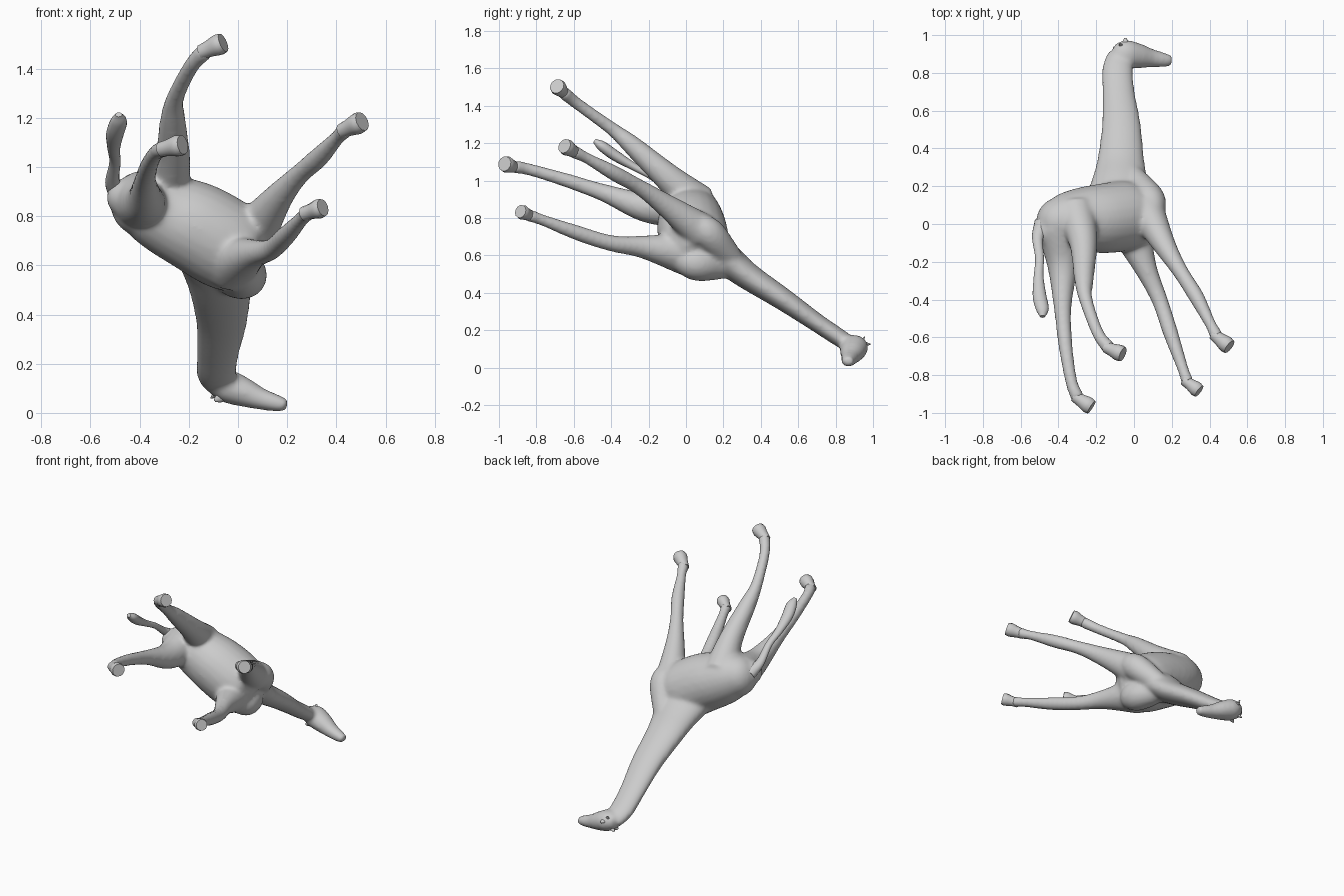
import bpy, bmesh, math
from mathutils import Vector

if "Cube" in bpy.data.objects:
    bpy.data.objects.remove(bpy.data.objects["Cube"])

mat = bpy.data.materials.new("plain_grey")
mat.diffuse_color = (0.6, 0.6, 0.6, 1)
mat.use_nodes = True
mat.node_tree.nodes["Principled BSDF"].inputs["Base Color"].default_value = mat.diffuse_color


def spline(a, b, c, d, t):
    return 0.5 * (2 * b + (c - a) * t + (2 * a - 5 * b + 4 * c - d) * t * t
                  + (3 * b - a - 3 * c + d) * t ** 3)


def add_tube(bm, pts, flat=1.0, wide=(1, 0, 0), steps=5, sides=16):
    """Capped tube through (x, y, z, radius); flat squashes it across `wide`."""
    p = [Vector(q) for q in pts]
    p = [2 * p[0] - p[1]] + p + [2 * p[-1] - p[-2]]
    path = [spline(*p[i:i + 4], s / steps)
            for i in range(len(p) - 3) for s in range(steps)] + [p[-2]]
    rings = []
    for i, q in enumerate(path):
        tan = (path[min(i + 1, len(path) - 1)].xyz - path[max(i - 1, 0)].xyz).normalized()
        u = Vector(wide)
        u = (u - tan * u.dot(tan)).normalized()
        v = tan.cross(u)
        r = max(q.w, 0.004)
        rings.append([bm.verts.new(q.xyz + u * r * math.cos(a) + v * r * flat * math.sin(a))
                      for a in (2 * math.pi * k / sides for k in range(sides))])
    for a, b in zip(rings, rings[1:]):
        for k in range(sides):
            n = (k + 1) % sides
            bm.faces.new((a[k], a[n], b[n], b[k]))
    bm.faces.new(rings[0][::-1])
    bm.faces.new(rings[-1])


def add_ball(bm, x, y, z, r):
    geo = bmesh.ops.create_uvsphere(bm, u_segments=20, v_segments=12, radius=r)
    bmesh.ops.translate(bm, verts=geo["verts"], vec=(x, y, z))


def finish(name, bm, angle=60):
    bmesh.ops.recalc_face_normals(bm, faces=bm.faces)
    mesh = bpy.data.meshes.new(name)
    bm.to_mesh(mesh)
    bm.free()
    ob = bpy.data.objects.new(name, mesh)
    bpy.context.collection.objects.link(ob)
    mesh.materials.append(mat)
    bpy.ops.object.select_all(action='DESELECT')
    ob.select_set(True)
    bpy.context.view_layer.objects.active = ob
    bpy.ops.object.shade_smooth_by_angle(angle=math.radians(angle))
    return ob


# Leg paths from hip or shoulder to fetlock, hoof end last
legs = {
    "hind_leg_left": [(-.31, .07, .87, .11), (-.268, -.10, 1.02, .076), (-.265, -.29, 1.19, .053),
                      (-.255, -.40, 1.28, .037), (-.19, -.58, 1.41, .033), (-.13, -.66, 1.475, .038),
                      (-.06, -.69, 1.505, .040)],
    "hind_leg_right": [(-.40, -.02, .86, .12), (-.378, -.22, .86, .082), (-.378, -.44, .935, .048),
                       (-.362, -.65, 1.005, .038), (-.33, -.84, 1.06, .033), (-.295, -.925, 1.075, .038),
                       (-.225, -.97, 1.09, .040)],
    "front_leg_left": [(.06, .08, .73, .10), (.16, -.11, .87, .062), (.245, -.25, .965, .043),
                       (.33, -.385, 1.04, .042), (.405, -.53, 1.12, .031), (.44, -.60, 1.155, .038),
                       (.505, -.65, 1.185, .040)],
    "front_leg_right": [(-.03, .00, .61, .12), (.06, -.23, .645, .062), (.135, -.40, .665, .044),
                        (.195, -.58, .72, .041), (.26, -.77, .79, .031), (.285, -.84, .815, .036),
                        (.345, -.885, .835, .036)],
}

# Torso, limbs, neck and head blended into one skin
bm = bmesh.new()
add_ball(bm, -.385, .01, .85, .135)
add_tube(bm, [(-.47, -.01, .885, .09), (-.38, .01, .855, .145), (-.27, .025, .80, .170),
              (-.16, .03, .75, .185), (-.04, .045, .68, .185), (.03, .06, .645, .16),
              (.09, .07, .62, .08)], wide=(0, 1, 0), sides=24)
# shoulders and breast running into the neck
add_tube(bm, [(.10, .05, .78, .06), (.085, .12, .72, .085), (.03, .20, .63, .075),
              (-.02, .28, .55, .05)])
add_tube(bm, [(.01, -.03, .58, .07), (.025, .05, .56, .095), (-.01, .15, .55, .085),
              (-.04, .25, .53, .05)])
add_ball(bm, -.455, -.04, .875, .08)    # tail root
add_tube(bm, [(-.08, .10, .66, .19), (-.075, .21, .585, .155), (-.07, .33, .49, .126),
              (-.067, .52, .365, .104), (-.082, .70, .24, .086), (-.087, .82, .16, .082),
              (-.07, .90, .11, .068)], flat=.58, sides=24)
add_tube(bm, [(-.11, .905, .115, .046), (-.05, .90, .11, .075), (.02, .89, .085, .068),
              (.09, .878, .058, .051), (.16, .868, .039, .039), (.20, .865, .031, .029)],
         flat=.9, wide=(0, 1, 0))
for path in legs.values():
    add_tube(bm, path[:-1])
skin = finish("body_neck_and_legs", bm)
rem = skin.modifiers.new("blend", 'REMESH')
rem.mode = 'VOXEL'
rem.voxel_size = 0.011
rem.use_smooth_shade = True
smooth = skin.modifiers.new("soften", 'SMOOTH')
smooth.factor = 0.5
smooth.iterations = 14

# Hooves: short flared ends with flat soles
for name, path in legs.items():
    bm = bmesh.new()
    a, b = Vector(path[-2]), Vector(path[-1])
    add_tube(bm, [a.lerp(b, -.3)[:3] + (.030,), a.lerp(b, .2)[:3] + (b.w * .88,),
                  a.lerp(b, .7)[:3] + (b.w * 1.1,), b], steps=3, sides=12)
    finish(name.replace("leg", "hoof"), bm, 50)

# Tail with a fuller tuft
bm = bmesh.new()
add_tube(bm, [(-.48, .0, .89, .05), (-.51, -.07, .94, .030), (-.50, -.18, 1.02, .023),
              (-.505, -.28, 1.075, .026), (-.50, -.38, 1.135, .036), (-.485, -.45, 1.185, .034),
              (-.485, -.49, 1.213, .014)], flat=.8)
finish("tail", bm)

# Ears and horns at the back of the head
for name, root, tip, r in (
        ("ear_left", (-.05, .92, .13), (-.045, .985, .125), .020),
        ("ear_right", (-.06, .88, .07), (-.095, .87, .05), .020),
        ("horn_left", (-.06, .93, .12), (-.075, .955, .165), .014),
        ("horn_right", (-.08, .92, .08), (-.11, .935, .06), .014)):
    bm = bmesh.new()
    mid = Vector(root).lerp(Vector(tip), .5)
    add_tube(bm, [root + (r,), tuple(mid) + (r,), tip + (r * .3,)],
             flat=.6, wide=(1, .3, .2), steps=3, sides=10)
    finish(name, bm)
